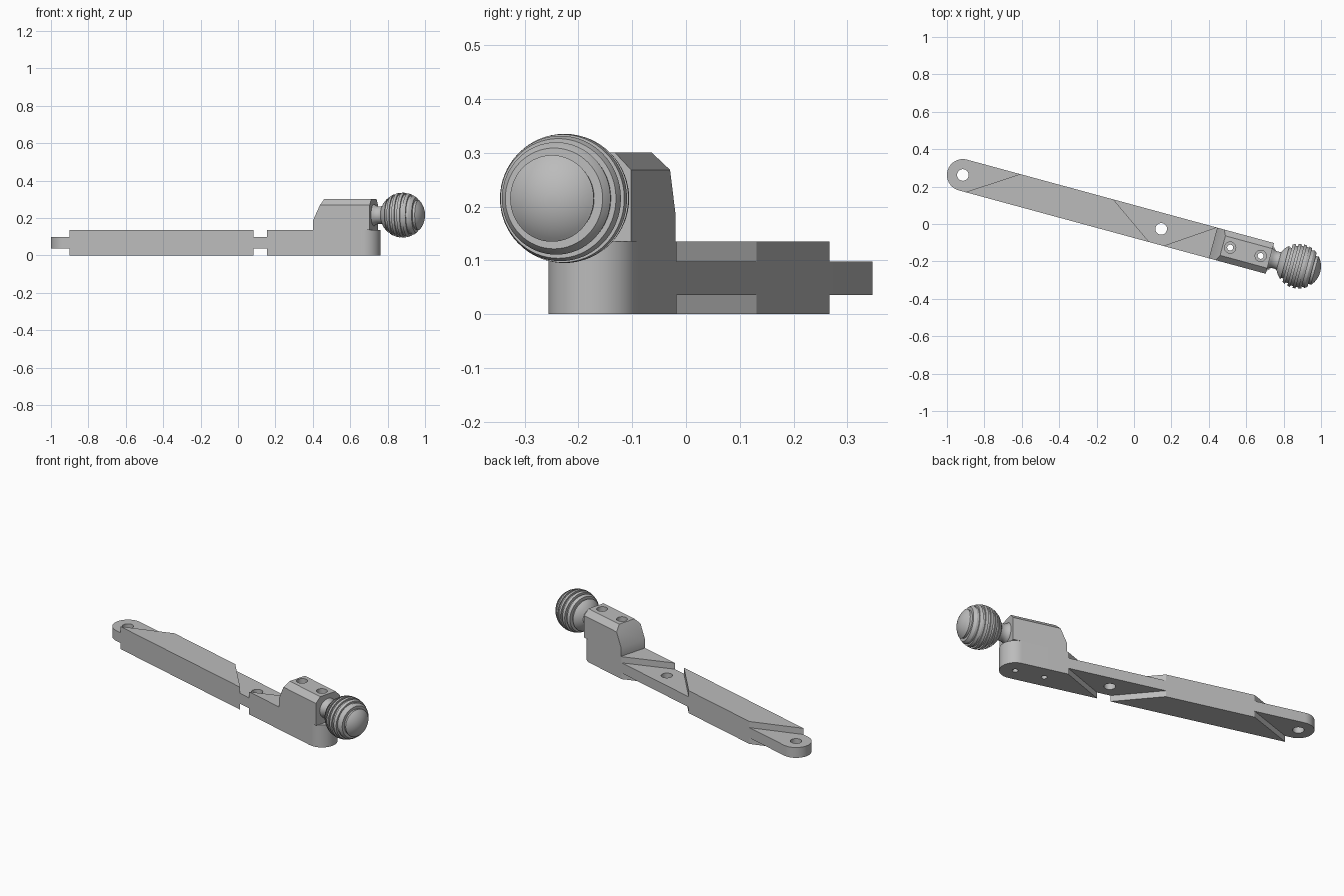
import bpy, bmesh
from math import radians, sin, cos, pi, sqrt
from mathutils import Matrix, Vector

cube = bpy.data.objects.get("Cube")
if cube:
    bpy.data.objects.remove(cube, do_unlink=True)

# Parts are laid out along the arm (local x), then swung into place
PLACE = Matrix.Translation((-0.915, 0.262, 0)) @ Matrix.Rotation(radians(-15.2), 4, 'Z')
HALF = 0.085            # half width of the arm
THICK = 0.135           # arm thickness
LOW, HIGH = 0.036, 0.098  # thin web between the pockets
TIP = 1.65              # centre of the far rounded end
BALL, BALL_R, BALL_Z = 1.86, 0.12, 0.215

grey = bpy.data.materials.new("plain grey")
grey.use_nodes = True
grey.diffuse_color = (0.5, 0.5, 0.5, 1)
grey.node_tree.nodes["Principled BSDF"].inputs["Base Color"].default_value = (0.5, 0.5, 0.5, 1)


def finish(name, bm):
    bmesh.ops.recalc_face_normals(bm, faces=bm.faces)
    mesh = bpy.data.meshes.new(name)
    bm.to_mesh(mesh)
    bm.free()
    mesh.materials.append(grey)
    obj = bpy.data.objects.new(name, mesh)
    bpy.context.scene.collection.objects.link(obj)
    return obj


def prism(name, outline, z0, z1):
    bm = bmesh.new()
    face = bm.faces.new([bm.verts.new((x, y, z0)) for x, y in outline])
    top = bmesh.ops.extrude_face_region(bm, geom=[face])["geom"]
    bmesh.ops.translate(bm, vec=(0, 0, z1 - z0),
                        verts=[v for v in top if isinstance(v, bmesh.types.BMVert)])
    return finish(name, bm)


def arc(cx, r, a0, a1, n):
    return [(cx + r * cos(a0 + (a1 - a0) * i / n), r * sin(a0 + (a1 - a0) * i / n))
            for i in range(n + 1)]


def drill(x, r, z0, z1):
    return prism("drill", arc(x, r, 0, 2 * pi, 32)[:-1], z0, z1)


def carve(obj, cutters):
    for c in cutters:
        c.hide_render = True
        mod = obj.modifiers.new("cut", 'BOOLEAN')
        mod.operation, mod.solver, mod.object = 'DIFFERENCE', 'EXACT', c
    bpy.context.view_layer.update()
    graph = bpy.context.evaluated_depsgraph_get()
    mesh = bpy.data.meshes.new_from_object(obj.evaluated_get(graph))
    obj.modifiers.clear()
    obj.data = mesh
    for c in cutters:
        bpy.data.objects.remove(c, do_unlink=True)


def settle(obj):
    obj.data.transform(PLACE)
    obj.data.shade_smooth()
    obj.data.set_sharp_from_angle(angle=radians(30))


# Arm: rounded bar with slanted pockets above and below, and pivot holes
outline = arc(0, HALF, pi / 2, 3 * pi / 2, 32) + arc(TIP, HALF, -pi / 2, pi / 2, 32)
arm = prism("arm", outline, 0, THICK)


def at(x0, x1, k):
    """Point on the slanted line from x0 at the front edge to x1 at the back."""
    return (x0 + (x1 - x0) * (k + 1) / 2, k * HALF)


E = 1.2
end_pocket = [(-0.2, -E * HALF), at(0.037, 0.294, -E), at(0.037, 0.294, E), (-0.2, E * HALF)]
mid_pocket = [at(1.056, 0.811, -E), at(1.133, 1.381, -E), at(1.133, 1.381, E), at(1.056, 0.811, E)]
cutters = [prism("pocket", shape, z0, z1)
           for shape in (end_pocket, mid_pocket)
           for z0, z1 in ((-0.1, LOW), (HIGH, 0.3))]
cutters += [drill(x, 0.031, -0.05, 0.2) for x in (0, 1.099)]
cutters += [drill(x, 0.016, -0.05, 0.2) for x in (1.481, TIP)]
carve(arm, cutters)
settle(arm)

# Clamp block: chamfered section, sloping inner end, two counterbored holes
section = [(-HALF, THICK), (HALF, THICK), (HALF, 0.268), (0.054, 0.3), (-0.054, 0.3), (-HALF, 0.268)]
bm = bmesh.new()
face = bm.faces.new([bm.verts.new((1.386, y, z)) for y, z in section])
far = bmesh.ops.extrude_face_region(bm, geom=[face])["geom"]
bmesh.ops.translate(bm, vec=(0.315, 0, 0), verts=[v for v in far if isinstance(v, bmesh.types.BMVert)])
cut = bmesh.ops.bisect_plane(bm, geom=bm.verts[:] + bm.edges[:] + bm.faces[:],
                             plane_co=(1.386, 0, 0.185), plane_no=(-0.115, 0, 0.054), clear_outer=True)
bmesh.ops.holes_fill(bm, edges=[e for e in bm.edges if e.is_boundary])
block = finish("clamp_block", bm)
carve(block, [drill(x, r, z0, 0.4) for x in (1.481, TIP) for r, z0 in ((0.03, 0.2), (0.016, 0.1))])
settle(block)


# Grooved ball on a short flared neck, turned about the arm's axis
def ball_r(s):
    return sqrt(max(BALL_R ** 2 - s * s, 0))


profile = [(1.69, 0), (1.69, 0.06), (1.701, 0.058), (1.712, 0.051), (1.725, 0.047), (1.74, 0.047)]
GROOVE, PITCH = 0.014, 0.03
starts = [-0.075 + PITCH * i for i in range(6)]


def sweep(s0, s1, n):
    for i in range(n + 1):
        s = s0 + (s1 - s0) * i / n
        profile.append((BALL + s, ball_r(s)))


s = -0.109
for g in starts:
    sweep(s, g, 4)
    s = g + GROOVE
    floor = min(ball_r(g) - 0.009, ball_r(s) - 0.003)
    profile += [(BALL + g, floor), (BALL + s, floor)]
a0 = math_angle = Vector((s, ball_r(s))).angle(Vector((1, 0)))
for i in range(11):
    a = a0 * (1 - i / 10)
    profile.append((BALL + BALL_R * cos(a), BALL_R * sin(a)))

bm = bmesh.new()
verts = [bm.verts.new((x, 0, BALL_Z + r)) for x, r in profile]
edges = [bm.edges.new(pair) for pair in zip(verts, verts[1:])]
bmesh.ops.spin(bm, geom=verts + edges, cent=(0, 0, BALL_Z), axis=(1, 0, 0),
               angle=2 * pi, steps=64, use_merge=True)
bmesh.ops.remove_doubles(bm, verts=bm.verts, dist=0.00005)
settle(finish("grooved_ball", bm))
